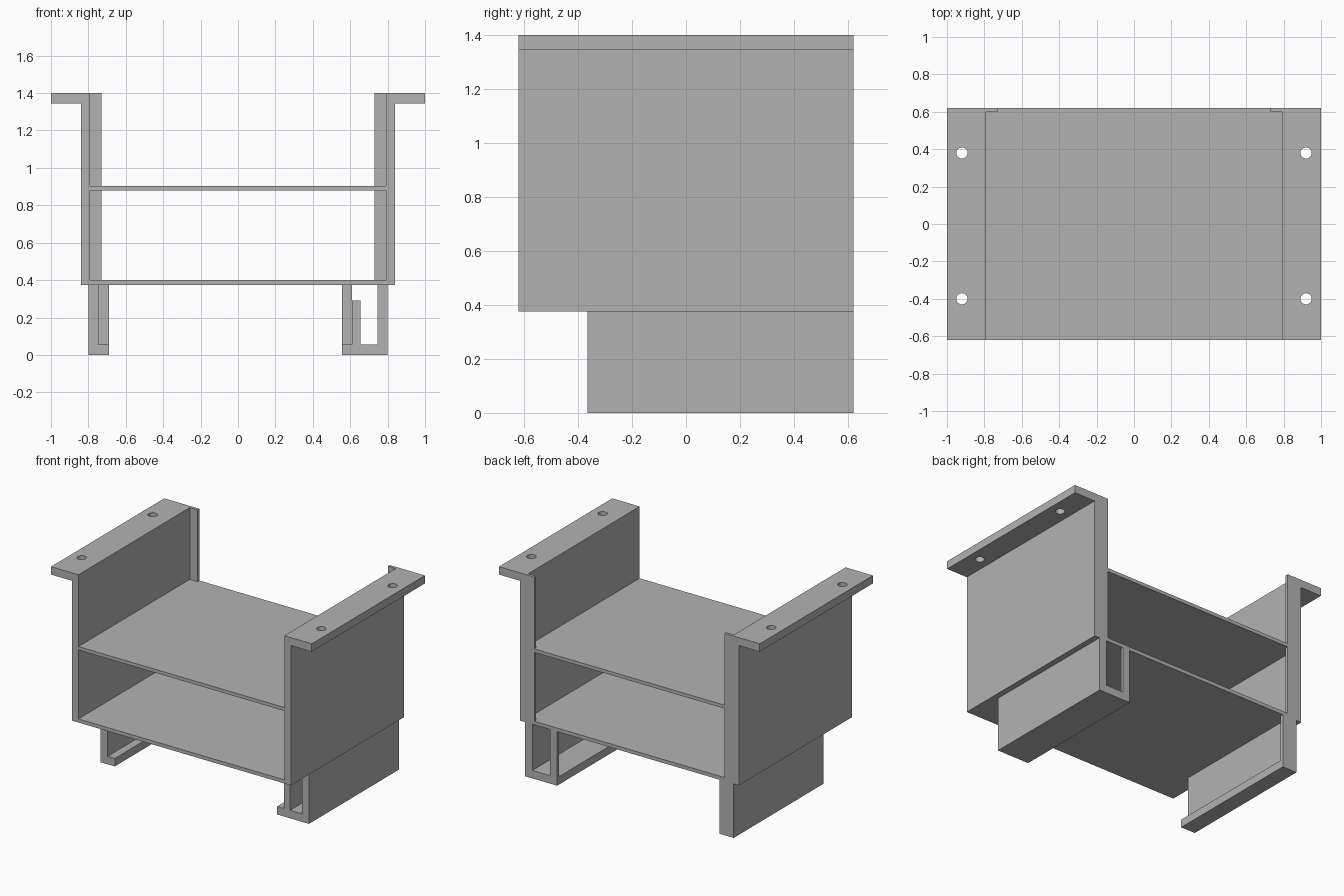
import bpy
import bmesh
from mathutils import Matrix

cube = bpy.data.objects.get("Cube")
if cube:
    bpy.data.objects.remove(cube, do_unlink=True)

grey = bpy.data.materials.new("plain grey")
grey.use_nodes = True
grey.diffuse_color = (0.45, 0.45, 0.45, 1)
grey.node_tree.nodes["Principled BSDF"].inputs["Base Color"].default_value = grey.diffuse_color

BACK, FRONT = 0.62, -0.62
LEG_FRONT = -0.365
LIP_FRONT = 0.60
BASE, TOP = 0.375, 1.4


def make_object(name, bm):
    bmesh.ops.recalc_face_normals(bm, faces=bm.faces)
    mesh = bpy.data.meshes.new(name)
    bm.to_mesh(mesh)
    bm.free()
    mesh.materials.append(grey)
    obj = bpy.data.objects.new(name, mesh)
    bpy.context.collection.objects.link(obj)
    return obj


def extrude(name, profile, y0, y1, side=1):
    """Extrude an x-z outline from y0 to y1; side -1 mirrors it in x."""
    bm = bmesh.new()
    face = bm.faces.new([bm.verts.new((x * side, y0, z)) for x, z in profile])
    result = bmesh.ops.extrude_face_region(bm, geom=[face])
    verts = [g for g in result["geom"] if isinstance(g, bmesh.types.BMVert)]
    bmesh.ops.translate(bm, verts=verts, vec=(0, y1 - y0, 0))
    return make_object(name, bm)


def box(name, x0, x1, z0, z1, y0, y1, side=1):
    return extrude(name, [(x0, z0), (x1, z0), (x1, z1), (x0, z1)], y0, y1, side)


def drill(obj, x, y, z):
    """Cut a vertical screw hole through an object."""
    bm = bmesh.new()
    bmesh.ops.create_cone(bm, cap_ends=True, segments=32, radius1=0.03, radius2=0.03,
                          depth=0.2, matrix=Matrix.Translation((x, y, z)))
    cutter = make_object("hole_cutter", bm)
    cutter.hide_render = True
    mod = obj.modifiers.new("screw_hole", "BOOLEAN")
    mod.operation = "DIFFERENCE"
    mod.solver = "EXACT"
    mod.object = cutter
    bpy.context.view_layer.objects.active = obj
    bpy.ops.object.modifier_apply(modifier=mod.name)
    bpy.data.objects.remove(cutter, do_unlink=True)


# Side panels with mounting flanges and rear stop lips
panel = [(0.79, BASE), (0.84, BASE), (0.84, 1.345), (1.0, 1.345), (1.0, TOP), (0.79, TOP)]
for label, side in (("left", 1), ("right", -1)):
    wall = extrude(label + "_side_panel", panel, FRONT, BACK, side)
    for y in (-0.40, 0.38):
        drill(wall, 0.92 * side, y, 1.37)
    box(label + "_lower_stop", 0.73, 0.79, 0.40, 0.878, LIP_FRONT, BACK, side)
    box(label + "_upper_stop", 0.73, 0.79, 0.902, TOP, LIP_FRONT, BACK, side)

# Two shelves
box("bottom_shelf", -0.79, 0.79, BASE, 0.40, FRONT, BACK)
box("middle_shelf", -0.79, 0.79, 0.878, 0.902, FRONT, BACK)

# Hanging rails below: an outer wall with an inward foot
for label, side, inner in (("left", 1, 0.555), ("right", -1, 0.69)):
    rail = [(inner, 0), (0.80, 0), (0.80, BASE), (0.745, BASE), (0.745, 0.055), (inner, 0.055)]
    extrude(label + "_rail", rail, LEG_FRONT, BACK, side)
    box(label + "_rail_stop", inner, inner + 0.055, 0.055, BASE, LIP_FRONT, BACK, side)

# Low retaining wall standing on the wide rail
box("left_rail_inner_wall", 0.61, 0.655, 0.055, 0.29, LEG_FRONT, 0.0)
